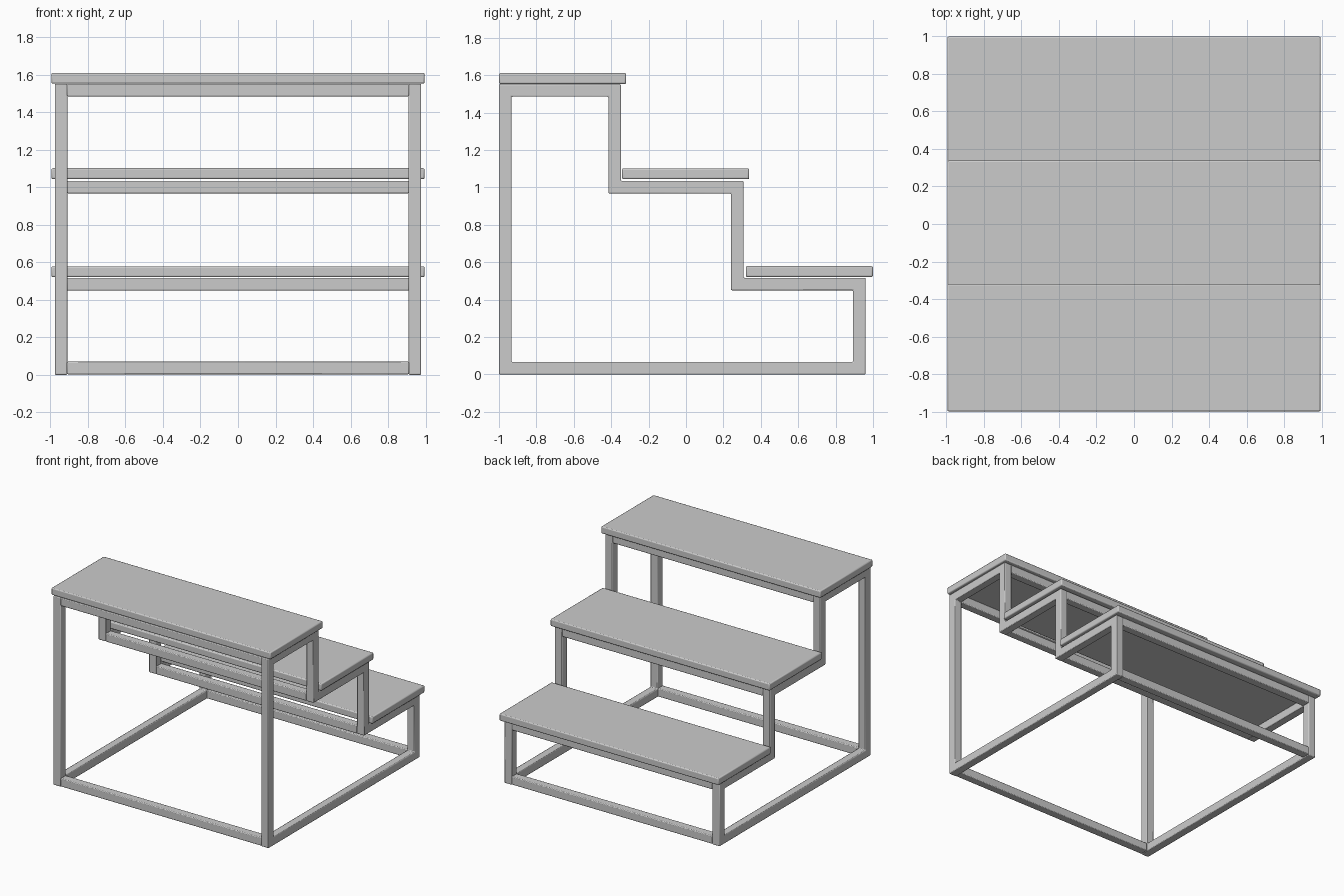
import bpy, bmesh
from mathutils import Vector

cube = bpy.data.objects.get("Cube")
if cube:
    bpy.data.objects.remove(cube, do_unlink=True)

BAR = 0.067       # thickness of the square tube
HALF = 0.977      # outer half width of the frame

grey = bpy.data.materials.new("light grey")
grey.use_nodes = True
colour = (0.6, 0.6, 0.6, 1)
grey.diffuse_color = colour
grey.node_tree.nodes["Principled BSDF"].inputs["Base Color"].default_value = colour


def finish(name, bm, bevel):
    """Turn a bmesh into an object with softly rounded edges."""
    bmesh.ops.recalc_face_normals(bm, faces=bm.faces)
    mesh = bpy.data.meshes.new(name)
    bm.to_mesh(mesh)
    bm.free()
    mesh.materials.append(grey)
    obj = bpy.data.objects.new(name, mesh)
    bpy.context.collection.objects.link(obj)
    mod = obj.modifiers.new("soft edges", "BEVEL")
    mod.width, mod.segments = bevel, 2
    mod.limit_method = "ANGLE"
    bpy.ops.object.select_all(action="DESELECT")
    obj.select_set(True)
    bpy.context.view_layer.objects.active = obj
    bpy.ops.object.shade_smooth_by_angle()
    return obj


def box(name, half_x, y0, y1, z0, z1, bevel=0.006):
    bm = bmesh.new()
    bmesh.ops.create_cube(bm, size=1)
    for v in bm.verts:
        v.co = (v.co.x * 2 * half_x,
                y0 + (v.co.y + 0.5) * (y1 - y0),
                z0 + (v.co.z + 0.5) * (z1 - z0))
    return finish(name, bm, bevel)


def side_frame(name, outline, x):
    """Mitred closed tube loop following a stepped outline in the yz plane."""
    pts = [Vector(p) for p in outline]
    count = len(pts)
    inner = []
    for i, p in enumerate(pts):
        a = (p - pts[i - 1]).normalized()
        b = (pts[(i + 1) % count] - p).normalized()
        # inward normals of the two right-angled edges that meet here
        inner.append(p + BAR * (Vector((-a.y, a.x)) + Vector((-b.y, b.x))))
    bm = bmesh.new()
    out_v = [bm.verts.new((x, *p)) for p in pts]
    in_v = [bm.verts.new((x, *p)) for p in inner]
    for i in range(count):
        j = (i + 1) % count
        bm.faces.new((out_v[i], out_v[j], in_v[j], in_v[i]))
    ext = bmesh.ops.extrude_face_region(bm, geom=bm.faces[:])
    moved = [g for g in ext["geom"] if isinstance(g, bmesh.types.BMVert)]
    bmesh.ops.translate(bm, verts=moved, vec=(BAR, 0, 0))
    return finish(name, bm, 0.006)


# Stepped side frames, counter-clockwise in (y, z)
steps = [(-1, 0), (0.96, 0), (0.96, 0.517), (0.307, 0.517),
         (0.307, 1.035), (-0.348, 1.035), (-0.348, 1.552), (-1, 1.552)]
side_frame("left_side_frame", steps, HALF - BAR)
side_frame("right_side_frame", steps, -HALF)

# Cross rails between the side frames: name, y of far edge, z of top
rails = [("front_bottom_rail", -1 + BAR, 0.07), ("back_bottom_rail", 0.96, 0.07),
         ("front_top_rail", -1 + BAR, 1.552), ("upper_step_rail", -0.348, 1.552),
         ("middle_inner_rail", -0.348, 1.035), ("middle_step_rail", 0.307, 1.035),
         ("lower_inner_rail", 0.307, 0.517), ("lower_step_rail", 0.96, 0.517)]
for name, y, z in rails:
    box(name, HALF - BAR + 0.002, y - BAR, y, z - BAR, z)

# Treads
for name, y, z in [("upper_tread", -1, 1.553), ("middle_tread", -0.342, 1.044),
                   ("lower_tread", 0.32, 0.521)]:
    box(name, 0.995, y, y + 0.68, z, z + 0.058, 0.008)
